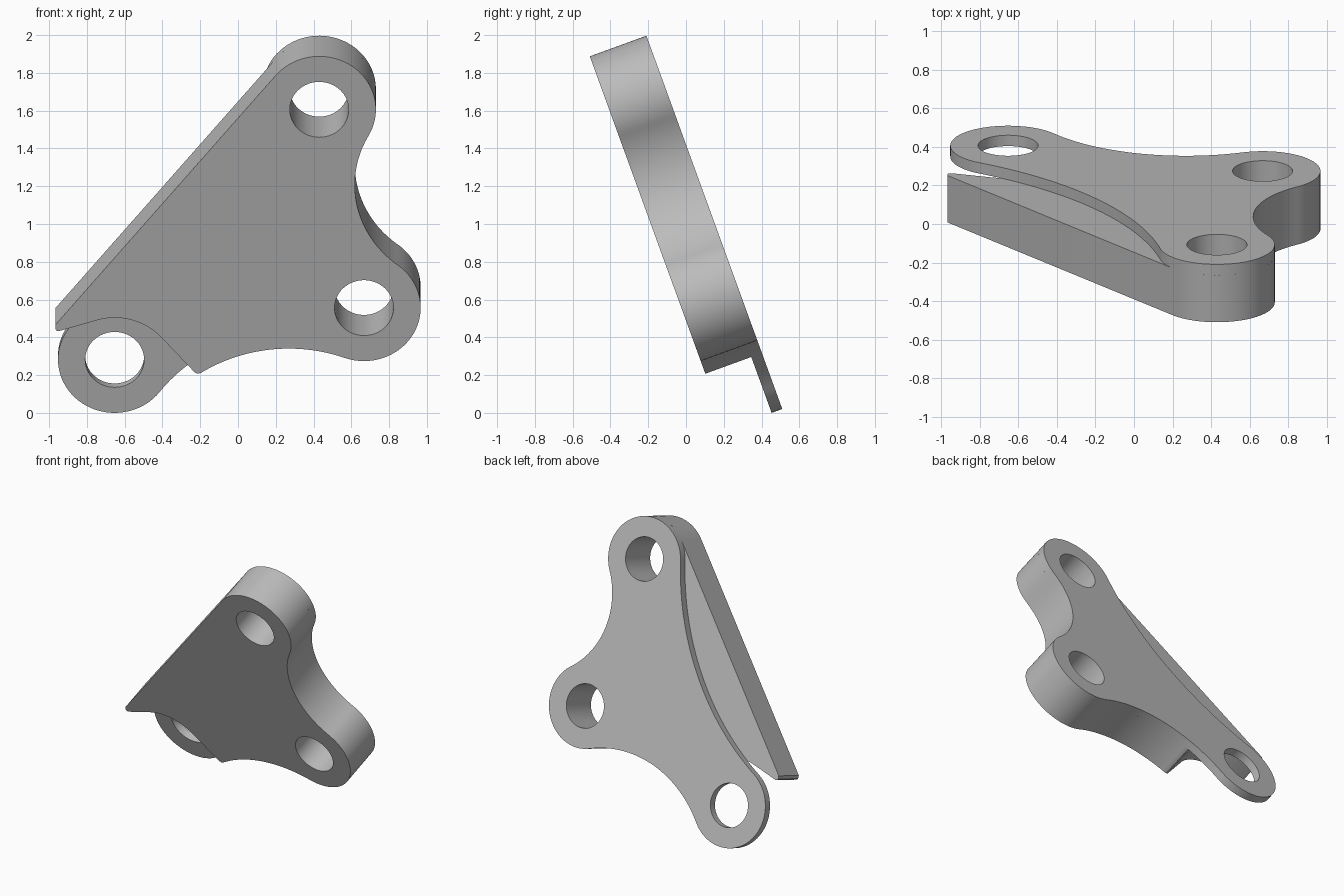
import bpy, bmesh, math
from math import cos, sin, atan2, tau, radians
from mathutils import Matrix, Vector

if "Cube" in bpy.data.objects:
    bpy.data.objects.remove(bpy.data.objects["Cube"])

# Lobe centres in the tilted plane, and shared radii
LEFT, RIGHT, TOP = Vector((-0.653, 0.145)), Vector((0.667, 0.531)), Vector((0.43, 1.648))
LOBE_R, HOLE_R, CUT_R = 0.3, 0.156, 0.33
TILT = Matrix.Rotation(radians(110), 4, 'X')
FRONT, STEP, BACK = 0.167, 0.426, 0.486

metal = bpy.data.materials.new("plain grey")
metal.use_nodes = True
grey = (0.5, 0.5, 0.5, 1)
metal.diffuse_color = grey
metal.node_tree.nodes["Principled BSDF"].inputs["Base Color"].default_value = grey


def arc(c, r, start, end, ccw=True, n=40):
    sweep = (end - start) % tau if ccw else -((start - end) % tau)
    return [Vector((c.x + r * cos(start + sweep * i / n),
                    c.y + r * sin(start + sweep * i / n))) for i in range(n + 1)]


def angle(a, b):
    return atan2(b.y - a.y, b.x - a.x)


def hollow_centre(a, b, r):
    # Centre of the concave arc tangent to two lobes, right of a to b
    d = b - a
    s = math.sqrt((r + LOBE_R) ** 2 - (d.length / 2) ** 2)
    return (a + b) / 2 + Vector((d.y, -d.x)).normalized() * s


def hollow(a, b, c, r, start=None):
    first = angle(c, a) if start is None else start
    return arc(c, r, first, angle(c, b), ccw=False)


def extrude_profile(name, outline, holes, w0, w1):
    # Filled flat curve with holes, given thickness and tilted back
    curve = bpy.data.curves.new(name + "_profile", 'CURVE')
    curve.dimensions = '2D'
    curve.fill_mode = 'BOTH'
    curve.extrude = (w1 - w0) / 2
    for loop in [outline] + [arc(h, HOLE_R, 0, tau - tau / 64, n=63) for h in holes]:
        pts = [p for i, p in enumerate(loop) if (p - loop[i - 1]).length > 1e-4]
        spline = curve.splines.new('POLY')
        spline.points.add(len(pts) - 1)
        for sp, p in zip(spline.points, pts):
            sp.co = (p.x, p.y, 0, 1)
        spline.use_cyclic_u = True
    helper = bpy.data.objects.new(name + "_profile", curve)
    bpy.context.collection.objects.link(helper)
    graph = bpy.context.evaluated_depsgraph_get()
    mesh = bpy.data.meshes.new_from_object(helper.evaluated_get(graph))
    bpy.data.objects.remove(helper)

    bm = bmesh.new()
    bm.from_mesh(mesh)
    bmesh.ops.remove_doubles(bm, verts=bm.verts, dist=1e-5)
    bmesh.ops.recalc_face_normals(bm, faces=bm.faces)
    bm.transform(TILT @ Matrix.Translation((0, 0, -(w0 + w1) / 2)))
    bm.to_mesh(mesh)
    bm.free()
    mesh.materials.clear()
    mesh.materials.append(metal)
    obj = bpy.data.objects.new(name, mesh)
    bpy.context.collection.objects.link(obj)
    bpy.ops.object.select_all(action='DESELECT')
    obj.select_set(True)
    bpy.context.view_layer.objects.active = obj
    bpy.ops.object.shade_smooth_by_angle(angle=radians(30))
    return obj


# Thin three-lobed back plate
lobes = [LEFT, RIGHT, TOP]
radii = [0.86, 0.562, 1.95]
centres = [hollow_centre(lobes[i], lobes[(i + 1) % 3], radii[i]) for i in range(3)]
plate = []
for i, lobe in enumerate(lobes):
    plate += arc(lobe, LOBE_R, angle(lobe, centres[i - 1]), angle(lobe, centres[i]))
    plate += hollow(lobe, lobes[(i + 1) % 3], centres[i], radii[i])
extrude_profile("back_plate", plate, lobes, STEP, BACK)

# Thick front slab: two lobes, straight upper edge, pointed tip, clearance round the left lobe
slab = hollow(LEFT, RIGHT, centres[0], radii[0], start=radians(121.5))
slab += arc(RIGHT, LOBE_R, angle(RIGHT, centres[0]), angle(RIGHT, centres[1]))
slab += hollow(RIGHT, TOP, centres[1], radii[1])
slab += arc(TOP, LOBE_R, angle(TOP, centres[1]), radians(140.3))
slab += [Vector(p) for p in ((-0.967, 0.435), (-0.967, 0.412), (-0.96, 0.402), (-0.945, 0.401))]
slab += arc(LEFT, CUT_R, radians(106), radians(42), ccw=False)
slab += [Vector(p) for p in ((-0.243, 0.183), (-0.228, 0.166), (-0.212, 0.16), (-0.195, 0.165))]
extrude_profile("front_slab", slab, [RIGHT, TOP], FRONT, STEP)
